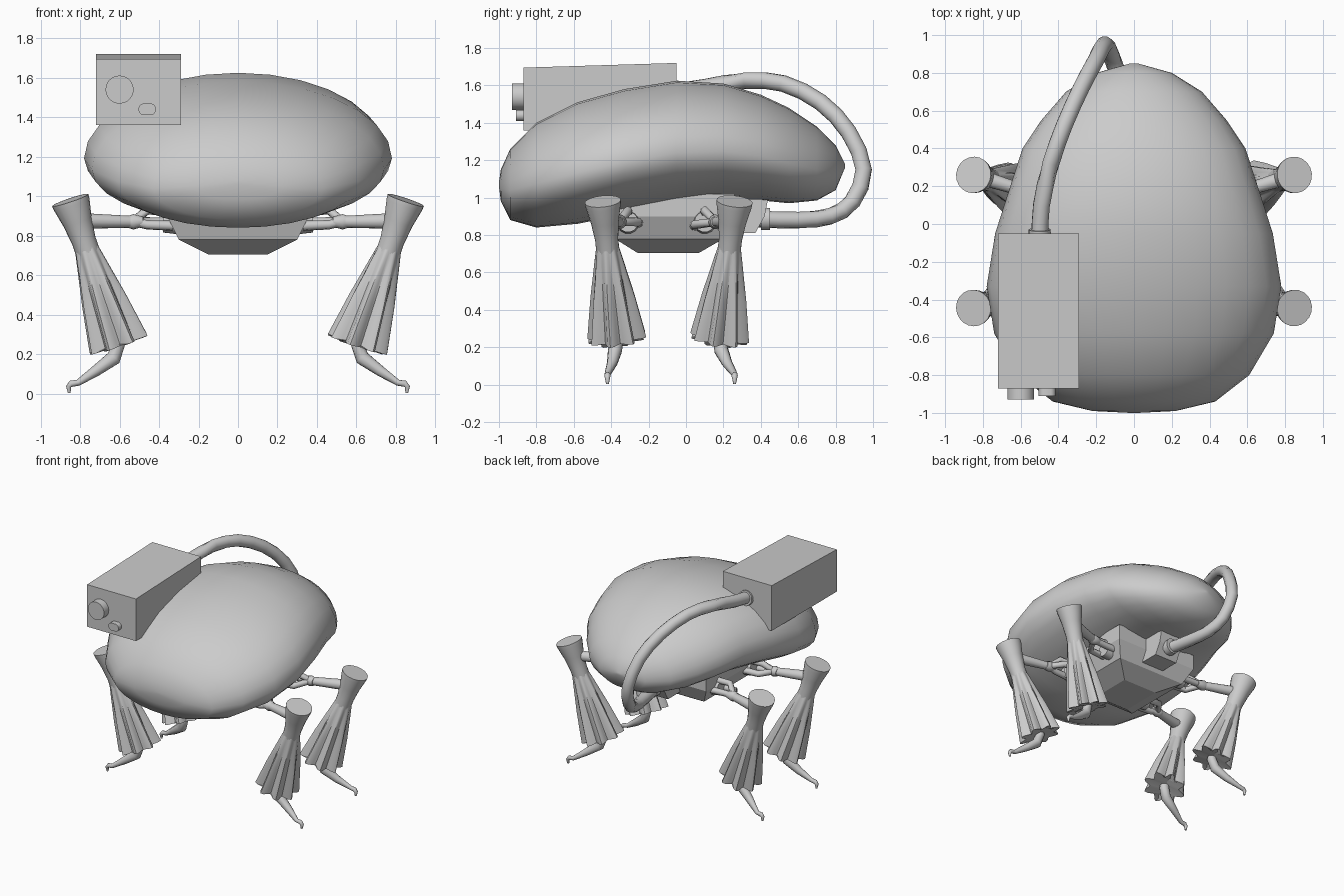
import bpy, bmesh, math
from mathutils import Vector

if "Cube" in bpy.data.objects:
    bpy.data.objects.remove(bpy.data.objects["Cube"], do_unlink=True)

GREY = (0.6, 0.6, 0.6, 1)
mat = bpy.data.materials.new("plain grey")
mat.use_nodes = True
mat.diffuse_color = GREY
mat.node_tree.nodes["Principled BSDF"].inputs["Base Color"].default_value = GREY


def finish(name, bm, angle=35):
    bmesh.ops.recalc_face_normals(bm, faces=bm.faces)
    mesh = bpy.data.meshes.new(name)
    bm.to_mesh(mesh)
    bm.free()
    mesh.materials.append(mat)
    obj = bpy.data.objects.new(name, mesh)
    bpy.context.collection.objects.link(obj)
    bpy.ops.object.select_all(action="DESELECT")
    obj.select_set(True)
    bpy.context.view_layer.objects.active = obj
    if angle:
        bpy.ops.object.shade_smooth_by_angle(angle=math.radians(angle))
    return obj


def loft(name, rings, angle=35):
    """Skin closed rings of equal length and cap both ends."""
    bm = bmesh.new()
    loops = [[bm.verts.new(p) for p in ring] for ring in rings]
    n = len(loops[0])
    for a, b in zip(loops, loops[1:]):
        for i in range(n):
            j = (i + 1) % n
            bm.faces.new((a[i], a[j], b[j], b[i]))
    bm.faces.new(loops[0])
    bm.faces.new(loops[-1])
    return finish(name, bm, angle)


def sweep(name, points, radii, sides=12, pleats=None, angle=35):
    """Round tube along points; pleats gives a fold depth per ring."""
    pts = [Vector(p) for p in points]
    rings = []
    for k, p in enumerate(pts):
        t = (pts[min(k + 1, len(pts) - 1)] - pts[max(k - 1, 0)]).normalized()
        u = t.cross(Vector((0.3, 1, 0.2))).normalized()
        v = t.cross(u)
        ring = []
        for i in range(sides):
            a = math.tau * i / sides
            r = radii[k]
            if pleats:
                r *= 1 + pleats[k] * math.cos(8 * a)
            ring.append(p + u * r * math.cos(a) + v * r * math.sin(a))
        rings.append(ring)
    return loft(name, rings, angle)


def rect(x0, x1, y0, y1, z):
    return [(x0, y0, z), (x1, y0, z), (x1, y1, z), (x0, y1, z)]


def smooth_path(points, steps=4):
    """Catmull-Rom interpolation of a few path points."""
    p = [Vector(q) for q in points]
    p = [2 * p[0] - p[1]] + p + [2 * p[-1] - p[-2]]
    out = []
    for a, b, c, d in zip(p, p[1:], p[2:], p[3:]):
        for s in range(steps):
            t = s / steps
            out.append(0.5 * (2 * b + (c - a) * t + (2 * a - 5 * b + 4 * c - d) * t ** 2
                              + (3 * b - a - 3 * c + d) * t ** 3))
    return out + [p[-2]]


# Egg-shaped shell: y, half width, top, bottom
stations = [(-1.0, .02, 1.08, 1.06), (-.99, .22, 1.15, .98), (-.94, .43, 1.26, .88),
            (-.8, .61, 1.4, .84), (-.58, .74, 1.51, .86), (-.33, .78, 1.58, .91),
            (-.05, .735, 1.625, .96), (.2, .655, 1.61, .985), (.4, .59, 1.55, .985),
            (.55, .49, 1.48, .97), (.7, .36, 1.38, .985), (.8, .2, 1.28, 1.04),
            (.85, .02, 1.18, 1.16)]
rings = []
for y, w, top, bot in stations:
    mid = bot + .42 * (top - bot)
    ring = []
    for i in range(28):
        a = math.tau * i / 28
        h = top - mid if math.sin(a) > 0 else mid - bot
        ring.append((w * math.cos(a), y, mid + h * math.sin(a)))
    rings.append(ring)
loft("body_shell", rings, 70)

# Undercarriage slab with tapered keel
loft("undercarriage", [rect(-.36, .36, -.42, .26, 1.02), rect(-.36, .36, -.42, .26, .9),
                       rect(-.3, .3, -.38, .2, .78), rect(-.15, .15, -.26, .07, .705)], 0)
loft("hose_socket", [rect(-.1, .1, .15, .44, 1.0), rect(-.1, .1, .15, .42, .9),
                     rect(-.1, .1, .15, .37, .81)], 0)

# Camera box and its two lenses
bx0, bx1, by0, by1 = -.72, -.29, -.87, -.05
box = loft("camera_box", [rect(bx0, bx1, by0, by1, 1.36), rect(bx0, bx1, by0, by1, 1.695)], 0)
for v in box.data.vertices:
    if v.co.z > 1.5 and v.co.y > -.5:
        v.co.z = 1.72
sweep("large_lens", [(-.6, -.8, 1.54), (-.6, -.93, 1.54)], [.071, .071], 24)
small = sweep("small_lens", [(-.46, -.8, 1.44), (-.46, -.91, 1.44)], [.03, .03], 16)
for v in small.data.vertices:
    v.co.x += .015 if v.co.x > -.46 else -.015

# Hose looping from the camera box to the undercarriage
hose = [(-.5, -.1, 1.56), (-.49, .1, 1.59), (-.44, .32, 1.625), (-.37, .52, 1.61),
        (-.28, .72, 1.51), (-.2, .87, 1.35), (-.155, .95, 1.15), (-.12, .89, .98),
        (-.08, .77, .9), (-.04, .6, .88), (0, .38, .885)]
path = smooth_path(hose, 2)
sweep("hose", path, [.045] * len(path), 12, angle=50)
sweep("hose_collar_top", [(-.5, -.06, 1.565), (-.5, -.03, 1.57)], [.058, .058], 16)
sweep("hose_collar_bottom", [(0, .4, .885), (0, .45, .885)], [.06, .06], 16)

# Four legs
for side, sx in (("left", 1), ("right", -1)):
    for end, y0, y1, yb, yf, inner in (("front", -.445, -.43, -.37, -.42, -.31),
                                       ("back", .26, .25, .18, .26, .1)):
        tag = f"{end}_{side}_"
        top = Vector((.85 * sx, y0, .98))
        low = Vector((.605 * sx, yb, .25))

        def along(f):
            return top.lerp(low, f)

        # Flared upper post
        sweep(tag + "leg_post", [along(f) for f in (0, .03, .15, .28, .45, .6)],
              [.097, .095, .075, .062, .062, .06], 20, angle=50)
        # Pleated flared cuff
        sweep(tag + "leg_cuff", [along(f) for f in (.3, .42, .7, 1, .97)],
              [.055, .072, .105, .135, .09], 48, [0, .06, .16, .2, .2], 40)
        # Bent foot with hooked toe
        knee = Vector((.63 * sx, yb - (.01 if y0 < 0 else -.01), .18))
        sweep(tag + "foot", [along(.85), low, knee, (.72 * sx, (yb + yf) / 2, .115),
                             (.81 * sx, yf, .055), (.845 * sx, yf, .05),
                             (.858 * sx, yf, .035), (.855 * sx, yf, .003)],
              [.04, .036, .038, .028, .016, .017, .014, .007], 10, angle=60)
        # Arm with forked inner end
        fork = Vector((.53 * sx, inner + (y1 - inner) * .4, .87))
        sweep(tag + "arm", [fork, (.82 * sx, y1, .875)], [.03, .042], 12)
        sweep(tag + "arm_hub", [fork - Vector((.05 * sx, 0, 0)), fork, fork + Vector((.03 * sx, 0, 0))],
              [.025, .04, .03], 12)
        for k, dy, dz in (("fore", -.055, -.015), ("aft", .055, .0), ("upper", 0, .06)):
            sweep(tag + "fork_" + k, [fork, (.46 * sx, inner + dy, .87 + dz),
                                      (.33 * sx, inner + dy, .865 + dz)],
                  [.022, .024, .026], 8, angle=50)
        sweep(tag + "hip_joint", [(.3 * sx, inner, .87), (.38 * sx, inner, .87)], [.065, .055], 14)
